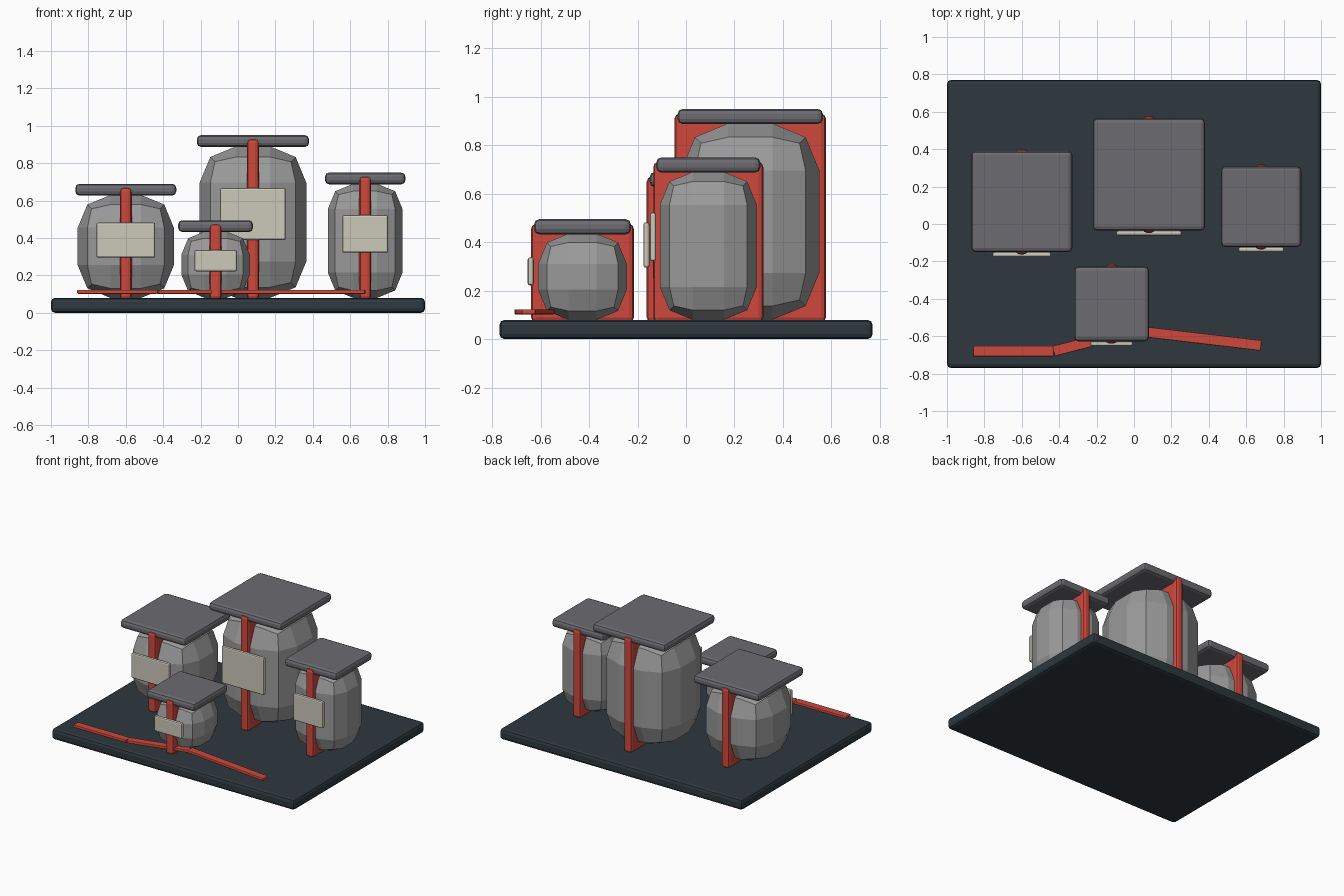
import bpy, bmesh, math

if "Cube" in bpy.data.objects:
    bpy.data.objects.remove(bpy.data.objects["Cube"])


def material(name, rgb):
    # convert sRGB 0-255 to linear
    lin = [((c / 255 + 0.055) / 1.055) ** 2.4 for c in rgb]
    m = bpy.data.materials.new(name)
    m.diffuse_color = (*lin, 1)
    m.use_nodes = True
    m.node_tree.nodes["Principled BSDF"].inputs["Base Color"].default_value = m.diffuse_color
    return m


SLATE = material("dark slate", (46, 56, 62))
GREY = material("canister grey", (154, 154, 154))
LID = material("lid grey", (108, 107, 112))
RED = material("strap red", (206, 72, 60))
CREAM = material("label cream", (204, 200, 186))


def box(name, lo, hi, mat, bevel, segments=2):
    """Bevelled box between two corners."""
    size = [b - a for a, b in zip(lo, hi)]
    bm = bmesh.new()
    bmesh.ops.create_cube(bm, size=1)
    bmesh.ops.scale(bm, vec=size, verts=bm.verts)
    bmesh.ops.bevel(bm, geom=bm.edges[:], offset=bevel, offset_type='OFFSET',
                    segments=segments, profile=0.5, affect='EDGES', clamp_overlap=True)
    bmesh.ops.recalc_face_normals(bm, faces=bm.faces)
    me = bpy.data.meshes.new(name)
    bm.to_mesh(me)
    bm.free()
    me.materials.append(mat)
    ob = bpy.data.objects.new(name, me)
    ob.location = [(a + b) / 2 for a, b in zip(lo, hi)]
    bpy.context.collection.objects.link(ob)
    return ob


def canister(name, x, y, lid, r, top, label):
    """Rounded body, square lid, upright strap slab and front label."""
    h = lid / 2
    base = 0.08
    box(name + "_body", (x - r, y - r, base), (x + r, y + r, top - 0.06), GREY, 0.68 * r)
    box(name + "_lid", (x - h, y - h, top - 0.063), (x + h, y + h, top), LID, 0.022)
    s = h + 0.012
    box(name + "_strap", (x - 0.032, y - s, base - 0.01), (x + 0.032, y + s, top - 0.02), RED, 0.02)
    w, z0, z1 = label
    box(name + "_label", (x - w / 2, y - h - 0.026, z0), (x + w / 2, y - h - 0.001, z1), CREAM, 0.009)


# Tray
box("base_tray", (-1, -0.77, 0), (1, 0.77, 0.08), SLATE, 0.022)

# Four canisters: x, y, lid size, body radius, top height, label (width, bottom, top)
canister("left_canister", -0.60, 0.12, 0.54, 0.257, 0.69, (0.315, 0.295, 0.482))
canister("tall_canister", 0.08, 0.265, 0.60, 0.285, 0.95, (0.35, 0.39, 0.667))
canister("right_canister", 0.68, 0.092, 0.43, 0.20, 0.75, (0.245, 0.322, 0.522))
canister("small_canister", -0.12, -0.427, 0.40, 0.183, 0.495, (0.227, 0.222, 0.337))

# Red ribbon lying across the front of the tray
path = [(-0.86, -0.68), (-0.43, -0.68), (0.0, -0.57), (0.68, -0.65)]
for i, ((x0, y0), (x1, y1)) in enumerate(zip(path, path[1:])):
    half = math.hypot(x1 - x0, y1 - y0) / 2
    seg = box(f"ribbon_{i + 1}", (-half, -0.028, 0.102), (half, 0.028, 0.123), RED, 0.005)
    seg.location.x, seg.location.y = (x0 + x1) / 2, (y0 + y1) / 2
    seg.rotation_euler.z = math.atan2(y1 - y0, x1 - x0)
